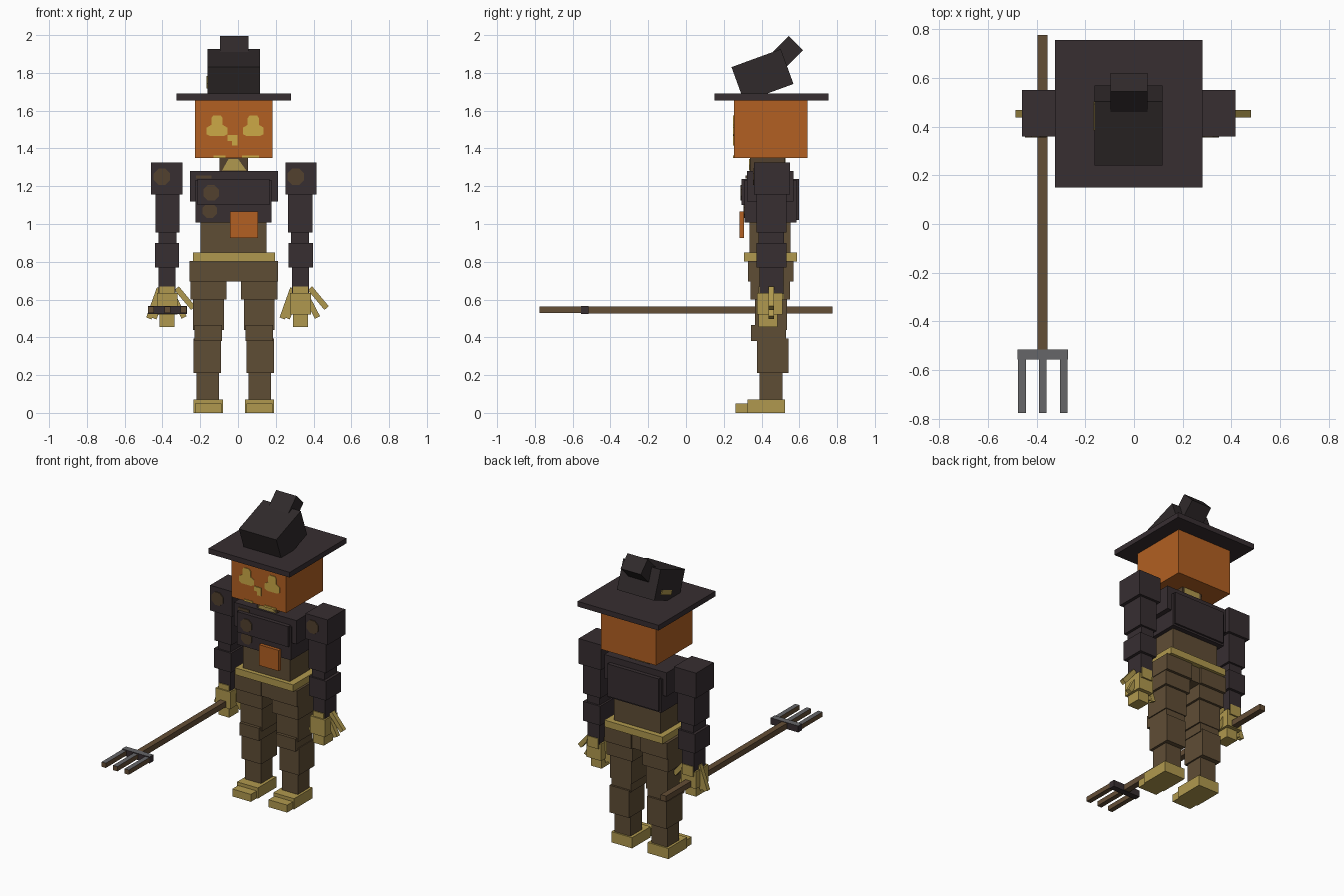
import bpy, bmesh, math
from mathutils import Matrix, Vector

cube = bpy.data.objects.get("Cube")
if cube:
    bpy.data.objects.remove(cube)


def material(name, rgb):
    lin = [((c / 255 + 0.055) / 1.055) ** 2.4 for c in rgb] + [1]
    m = bpy.data.materials.new(name)
    m.use_nodes = True
    m.diffuse_color = lin
    m.node_tree.nodes["Principled BSDF"].inputs["Base Color"].default_value = lin
    return m


ORANGE = material("pumpkin orange", (178, 96, 34))
GLOW = material("glowing yellow", (204, 168, 70))
STRAW = material("straw", (176, 153, 78))
BROWN = material("brown cloth", (95, 77, 53))
DARK = material("dark cloth", (55, 46, 49))
FELT = material("black felt", (48, 42, 43))
PATCH = material("patch brown", (82, 65, 46))
WOOD = material("handle wood", (100, 78, 54))
STEEL = material("grey steel", (102, 102, 104))

C = -0.022  # body centre line


def finish(name, bm, mats):
    me = bpy.data.meshes.new(name)
    bm.to_mesh(me)
    bm.free()
    for m in mats:
        me.materials.append(m)
    ob = bpy.data.objects.new(name, me)
    bpy.context.collection.objects.link(ob)
    return ob


def box(name, x, y, z, mat, rx=0, ry=0, top=None):
    """Box from (min, max) ranges, tilted about its centre; top = colour of upward faces."""
    bm = bmesh.new()
    size = [b - a for a, b in (x, y, z)]
    mid = Vector([(a + b) / 2 for a, b in (x, y, z)])
    rot = Matrix.Rotation(math.radians(rx), 4, 'X') @ Matrix.Rotation(math.radians(ry), 4, 'Y')
    bmesh.ops.create_cube(bm, size=1, matrix=Matrix.Translation(mid) @ rot @ Matrix.Diagonal((*size, 1)))
    if top:
        bm.normal_update()
        for f in bm.faces:
            f.material_index = int(f.normal.z > 0.5)
    return finish(name, bm, [mat, top] if top else [mat])


def pair(name, x, y, z, mat):
    """Right-side box and its twin across the centre line."""
    box("right_" + name, x, y, z, mat)
    box("left_" + name, (2 * C - x[1], 2 * C - x[0]), y, z, mat)


def plate(name, pts, y, mat):
    """Thin front-facing plate from an (x, z) outline."""
    bm = bmesh.new()
    f = bm.faces.new([bm.verts.new((px, y, pz)) for px, pz in pts])
    ext = bmesh.ops.extrude_face_region(bm, geom=[f])
    bmesh.ops.translate(bm, vec=(0, 0.008, 0), verts=[v for v in ext["geom"] if isinstance(v, bmesh.types.BMVert)])
    bmesh.ops.recalc_face_normals(bm, faces=bm.faces)
    return finish(name, bm, [mat])


def disc(name, x, z, r, y):
    a = [math.tau * (i + 0.5) / 8 for i in range(8)]
    plate(name, [(x + r * math.cos(t), z + r * math.sin(t)) for t in a], y, PATCH)


def rod(name, a, b, w, y, mat):
    """Straw rod between two (x, z) points."""
    dx, dz = b[0] - a[0], b[1] - a[1]
    l = math.hypot(dx, dz) / 2
    mx, mz = (a[0] + b[0]) / 2, (a[1] + b[1]) / 2
    box(name, (mx - w / 2, mx + w / 2), (y - w / 2, y + w / 2), (mz - l, mz + l), mat,
        ry=math.degrees(math.atan2(dx, dz)))


# Hat
box("hat_brim", (-0.325, 0.281), (0.15, 0.755), (1.655, 1.69), DARK)
box("hat_crown", (-0.162, 0.117), (0.266, 0.544), (1.688, 1.884), FELT, rx=20)
box("hat_tip", (-0.096, 0.055), (0.474, 0.580), (1.825, 1.980), FELT, rx=-45)
box("hat_tip_lining", (-0.08, 0.04), (0.576, 0.583), (1.855, 1.940), PATCH, rx=-45)
box("hat_straw", (-0.167, -0.16), (0.385, 0.50), (1.735, 1.765), STRAW, rx=20)

# Head with carved face
box("head", (-0.227, 0.183), (0.253, 0.643), (1.35, 1.66), ORANGE)
EYE = [(-0.055, 0.01), (-0.055, 0.045), (-0.03, 0.06), (-0.03, 0.095), (-0.02, 0.11), (0.02, 0.11),
       (0.03, 0.095), (0.03, 0.06), (0.055, 0.045), (0.055, 0.01), (0.035, 0), (-0.035, 0)]
for side, ex, s in (("right", -0.111, 1), ("left", 0.081, -1)):
    plate(side + "_eye", [(ex + s * px, 1.465 + pz) for px, pz in EYE], 0.248, GLOW)
plate("nose", [(-0.055, 1.47), (-0.003, 1.47), (-0.003, 1.415), (-0.032, 1.415), (-0.032, 1.44), (-0.055, 1.44)],
      0.248, GLOW)
for i, (a, b) in enumerate(((-0.13, -0.065), (0.02, 0.11))):
    box("mouth_%d" % i, (a, b), (0.248, 0.256), (1.35, 1.362), GLOW)

# Neck with straw tuft
box("neck", (-0.097, 0.053), (0.34, 0.525), (1.27, 1.351), PATCH)
plate("neck_straw", [(-0.085, 1.282), (0.045, 1.282), (0.0, 1.345), (-0.05, 1.345)], 0.333, STRAW)
box("neck_straw_back", (-0.08, 0.04), (0.52, 0.528), (1.282, 1.35), STRAW)

# Torso
box("chest", (-0.255, 0.211), (0.322, 0.57), (1.12, 1.28), DARK)
box("jacket", (-0.226, 0.178), (0.31, 0.585), (1.008, 1.232), DARK)
box("jacket_front_panel", (-0.214, 0.168), (0.295, 0.34), (1.1, 1.238), DARK)
box("jacket_back_panel", (-0.214, 0.168), (0.55, 0.597), (1.02, 1.238), DARK)
disc("chest_patch_upper", -0.142, 1.165, 0.045, 0.289)
disc("chest_patch_lower", -0.15, 1.07, 0.042, 0.304)
box("collar_patch", (-0.222, -0.14), (0.316, 0.324), (1.24, 1.258), PATCH)
box("waist", (-0.198, 0.152), (0.335, 0.553), (0.84, 1.02), BROWN)
box("orange_patch", (-0.043, 0.105), (0.284, 0.306), (0.925, 1.065), ORANGE)
box("belt", (-0.237, 0.197), (0.307, 0.588), (0.802, 0.848), STRAW)
box("hips", (-0.23, 0.186), (0.333, 0.555), (0.695, 0.805), BROWN)

# Legs
pair("thigh", (-0.256, -0.058), (0.327, 0.568), (0.695, 0.803), BROWN)
pair("mid_thigh", (-0.252, -0.06), (0.342, 0.55), (0.6, 0.70), BROWN)
pair("lower_thigh", (-0.237, -0.075), (0.365, 0.535), (0.44, 0.605), BROWN)
pair("knee", (-0.23, -0.085), (0.345, 0.53), (0.38, 0.465), BROWN)
pair("shin", (-0.235, -0.09), (0.375, 0.543), (0.21, 0.393), BROWN)
pair("ankle", (-0.219, -0.1), (0.388, 0.512), (0.06, 0.215), BROWN)
pair("shoe", (-0.235, -0.08), (0.325, 0.523), (0, 0.072), STRAW)
pair("shoe_toe", (-0.227, -0.088), (0.263, 0.33), (0, 0.05), STRAW)

# Arms
pair("shoulder", (-0.46, -0.295), (0.36, 0.55), (1.155, 1.325), DARK)
pair("upper_arm", (-0.438, -0.31), (0.373, 0.533), (0.955, 1.16), DARK)
pair("elbow", (-0.42, -0.325), (0.385, 0.52), (0.895, 0.96), DARK)
pair("forearm", (-0.44, -0.312), (0.373, 0.533), (0.77, 0.9), DARK)
pair("wrist", (-0.42, -0.33), (0.39, 0.515), (0.63, 0.775), DARK)
for side, x in (("right", -0.403), ("left", 0.306)):
    disc(side + "_shoulder_patch", x, 1.25, 0.047, 0.354)

# Straw hands
for side, x in (("right", -0.375), ("left", 0.331)):
    box(side + "_palm", (x - 0.055, x + 0.055), (0.375, 0.51), (0.52, 0.635), STRAW)
    box(side + "_fingertips", (x - 0.04, x + 0.04), (0.385, 0.485), (0.455, 0.53), STRAW)
    box(side + "_cuff", (x - 0.04, x + 0.04), (0.384, 0.52), (0.6, 0.67), STRAW)
    for i, (a, b, w) in enumerate((((-0.04, 0.66), (-0.097, 0.50), 0.03), ((0.03, 0.62), (0.09, 0.505), 0.03),
                                   ((0.05, 0.66), (0.138, 0.555), 0.03), ((-0.03, 0.6), (-0.07, 0.5), 0.028))):
        rod("%s_straw_%d" % (side, i), (x + a[0], a[1]), (x + b[0], b[1]), w, 0.452, STRAW)

# Pitchfork
box("fork_handle", (-0.395, -0.354), (-0.53, 0.775), (0.526, 0.564), WOOD)
box("fork_crossbar", (-0.477, -0.271), (-0.556, -0.515), (0.523, 0.567), DARK, top=STEEL)
for i in range(3):
    x = -0.46 + i * 0.086
    box("fork_tine_%d" % i, (x - 0.016, x + 0.016), (-0.775, -0.55), (0.53, 0.562), WOOD, top=STEEL)
